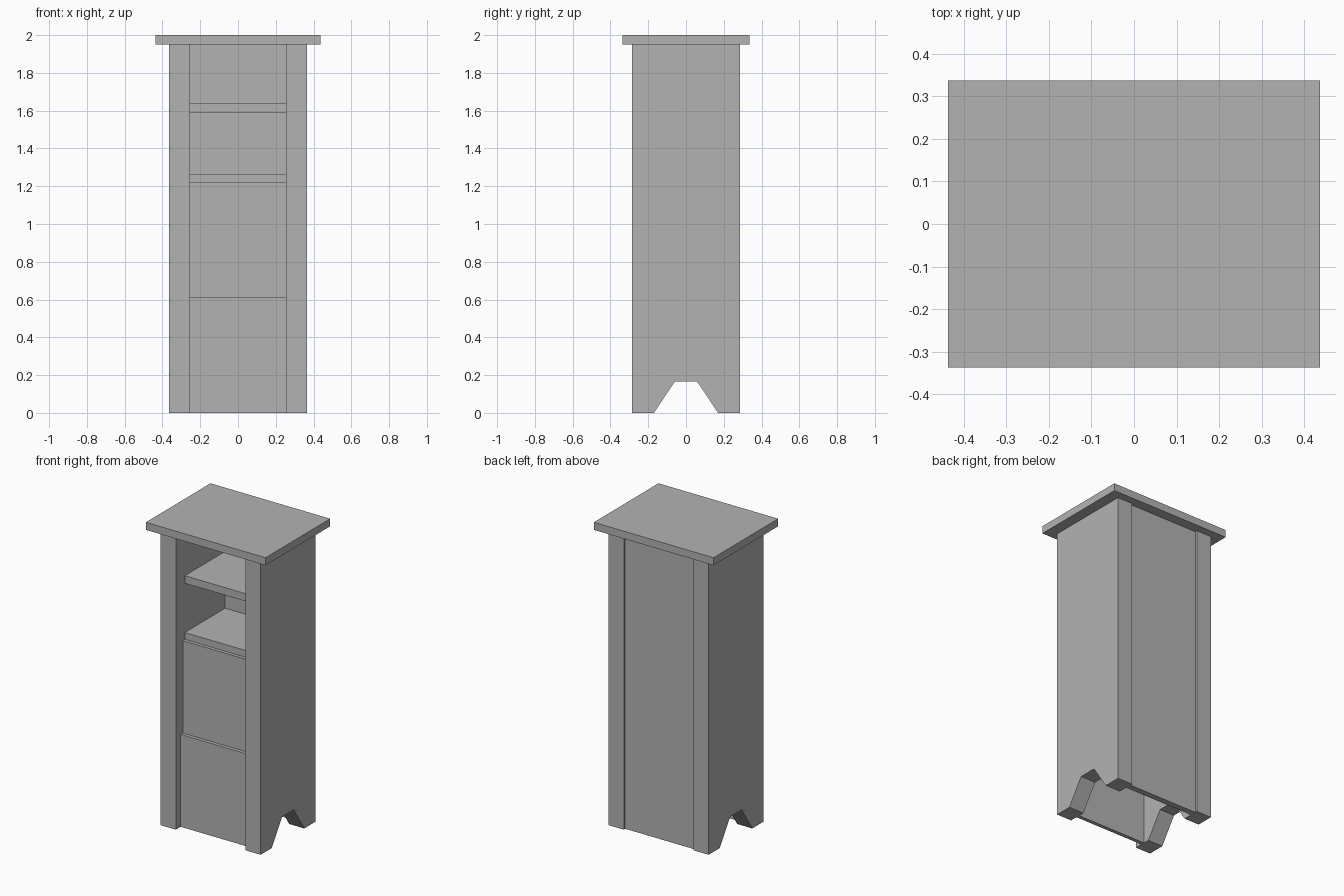
import bpy, bmesh

if "Cube" in bpy.data.objects:
    bpy.data.objects.remove(bpy.data.objects["Cube"], do_unlink=True)

grey = bpy.data.materials.new("plain_grey")
grey.use_nodes = True
colour = (0.45, 0.45, 0.45, 1)
grey.diffuse_color = colour
grey.node_tree.nodes["Principled BSDF"].inputs["Base Color"].default_value = colour

INNER, OUTER, DEPTH, HEIGHT = 0.255, 0.365, 0.285, 1.95


def finish(name, bm):
    bmesh.ops.recalc_face_normals(bm, faces=bm.faces)
    mesh = bpy.data.meshes.new(name)
    bm.to_mesh(mesh)
    bm.free()
    mesh.materials.append(grey)
    obj = bpy.data.objects.new(name, mesh)
    bpy.context.collection.objects.link(obj)
    return obj


def board(name, half_width, y0, y1, z0, z1):
    """Box centred on x, spanning the given depth and height."""
    bm = bmesh.new()
    bmesh.ops.create_cube(bm, size=1)
    for v in bm.verts:
        v.co.x *= 2 * half_width
        v.co.y = y0 if v.co.y < 0 else y1
        v.co.z = z0 if v.co.z < 0 else z1
    return finish(name, bm)


def side_panel(name, x0, x1):
    """Upright board with a tapered foot notch, extruded along x."""
    half = [(DEPTH, HEIGHT), (DEPTH, 0), (0.17, 0), (0.06, 0.165)]
    profile = half + [(-y, z) for y, z in reversed(half)]
    bm = bmesh.new()
    face = bm.faces.new([bm.verts.new((x0, y, z)) for y, z in profile])
    grown = bmesh.ops.extrude_face_region(bm, geom=[face])
    verts = [g for g in grown["geom"] if isinstance(g, bmesh.types.BMVert)]
    bmesh.ops.translate(bm, verts=verts, vec=(x1 - x0, 0, 0))
    return finish(name, bm)


# Carcass
side_panel("left_side", INNER, OUTER)
side_panel("right_side", -OUTER, -INNER)
board("top_board", 0.437, -0.337, 0.337, HEIGHT, 2.0)
board("back_panel", INNER, 0.23, 0.27, 0, HEIGHT)

# Stepped front panels
board("lower_front_panel", INNER, -0.235, -0.21, 0, 0.61)
board("upper_front_panel", INNER, -0.212, -0.19, 0.6, 1.22)

# Open shelves
for name, z0, z1 in (("lower_shelf", 1.22, 1.265), ("upper_shelf", 1.59, 1.64)):
    board(name, INNER, -0.19, 0.23, z0, z1)
